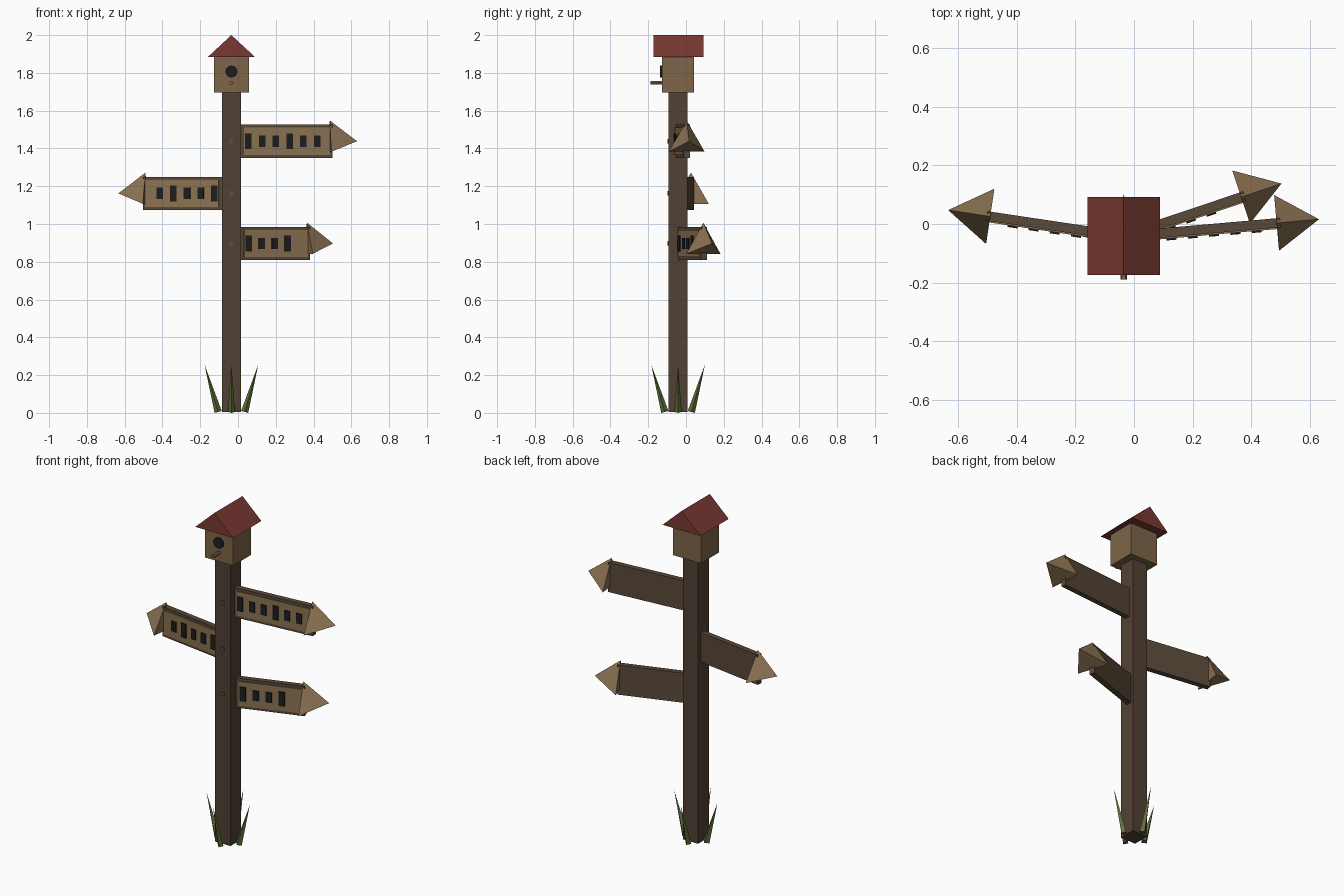
import bpy
from math import radians, cos, sin, tau
from mathutils import Matrix, Vector

if "Cube" in bpy.data.objects:
    bpy.data.objects.remove(bpy.data.objects["Cube"])

CX, CY = -0.035, -0.042  # post axis


def mat(name, rgb):
    m = bpy.data.materials.new(name)
    m.diffuse_color = (*rgb, 1)
    m.use_nodes = True
    m.node_tree.nodes["Principled BSDF"].inputs["Base Color"].default_value = m.diffuse_color
    return m


DARK = mat("dark_wood", (0.085, 0.053, 0.034))
PLANK = mat("plank_wood", (0.10, 0.065, 0.04))
LIGHT = mat("light_wood", (0.26, 0.17, 0.085))
HOUSE = mat("house_wood", (0.21, 0.13, 0.065))
RED = mat("roof_red", (0.19, 0.04, 0.03))
BLACK = mat("black", (0.012, 0.012, 0.012))
IRON = mat("iron", (0.09, 0.09, 0.09))
GRASS = mat("grass", (0.11, 0.16, 0.04))
POST = Matrix.Translation((CX, CY, 0))


def mesh(name, verts, faces, material, frame=POST):
    me = bpy.data.meshes.new(name)
    me.from_pydata([frame @ Vector(v) for v in verts], [], faces)
    me.materials.append(material)
    ob = bpy.data.objects.new(name, me)
    bpy.context.collection.objects.link(ob)
    return ob


def loft(name, a, b, material, frame=POST):
    """Join two equal rings of points into a closed solid."""
    n = len(a)
    faces = [tuple(range(n))[::-1], tuple(range(n, 2 * n))]
    faces += [(i, (i + 1) % n, (i + 1) % n + n, i + n) for i in range(n)]
    return mesh(name, a + b, faces, material, frame)


def box(name, lo, hi, material, frame=POST):
    ring = lambda z: [(lo[0], lo[1], z), (hi[0], lo[1], z), (hi[0], hi[1], z), (lo[0], hi[1], z)]
    return loft(name, ring(lo[2]), ring(hi[2]), material, frame)


def peg(name, r, n, y0, y1, z, material):
    """Round peg running front to back."""
    ring = lambda y: [(r * cos(i * tau / n), y, z + r * sin(i * tau / n)) for i in range(n)]
    return loft(name, ring(y0), ring(y1), material)


def spike(name, base, tip, material, frame=POST):
    n = len(base)
    faces = [tuple(range(n))[::-1]] + [(i, (i + 1) % n, n) for i in range(n)]
    return mesh(name, base + [tip], faces, material, frame)


# Post
box("post", (-0.05, -0.05, 0.006), (0.05, 0.05, 1.70), DARK)

# Direction signs: side, yaw, height, plank end, number of marks
for k, (s, yaw, z, end, marks) in enumerate(
        [(1, 5, 1.438, 0.535, 6), (-1, 8.5, 1.162, 0.472, 5), (1, 18.5, 0.897, 0.434, 4)], 1):
    frame = POST @ Matrix.Translation((0, 0, z)) @ Matrix.Rotation(radians(s * yaw), 4, 'Z')

    def slab(name, x0, x1, y0, y1, h, material):
        xs = sorted((s * x0, s * x1))
        box(name, (xs[0], y0, -h), (xs[1], y1, h), material, frame)

    slab(f"sign_plank_{k}", 0.03, end, -0.016, 0.016, 0.088, PLANK)
    slab(f"sign_panel_{k}", 0.065, end - 0.012, -0.021, -0.014, 0.072, LIGHT)
    for i in range(marks):
        x = 0.088 + 0.073 * i
        slab(f"sign_mark_{k}_{i + 1}", x - 0.017, x + 0.017, -0.027, -0.019,
             0.042 if i % 3 == 0 else 0.03, BLACK)
    # three-sided arrow point, one corner up
    base = [(s * (end - 0.012), s * 0.11 * sin(-i * tau / 3), 0.11 * cos(i * tau / 3)) for i in range(3)]
    spike(f"arrow_point_{k}", base, (s * (end + 0.133), 0, 0), LIGHT, frame)
    peg(f"nail_{k}", 0.012, 8, -0.056, -0.04, z, IRON)

# Birdhouse
box("birdhouse_body", (-0.0925, -0.086, 1.695), (0.0925, 0.084, 1.887), HOUSE)
gable = lambda y: [(-0.124, y, 1.885), (0.124, y, 1.885), (0, y, 2.0)]
loft("birdhouse_roof", gable(-0.131), gable(0.134), RED)
peg("entrance_hole", 0.032, 12, -0.095, -0.08, 1.807, BLACK)
peg("perch", 0.011, 6, -0.147, -0.08, 1.748, HOUSE)

# Grass blades leaning outward around the foot
for i in range(4):
    frame = POST @ Matrix.Rotation(i * tau / 4, 4, 'Z')
    base = [(0.07 + 0.019 * cos(j * tau / 4), 0.019 * sin(j * tau / 4),
             0.005 - 0.005 * cos(j * tau / 4)) for j in range(4)]
    spike(f"grass_blade_{i + 1}", base, (0.142, 0, 0.255), GRASS, frame)
